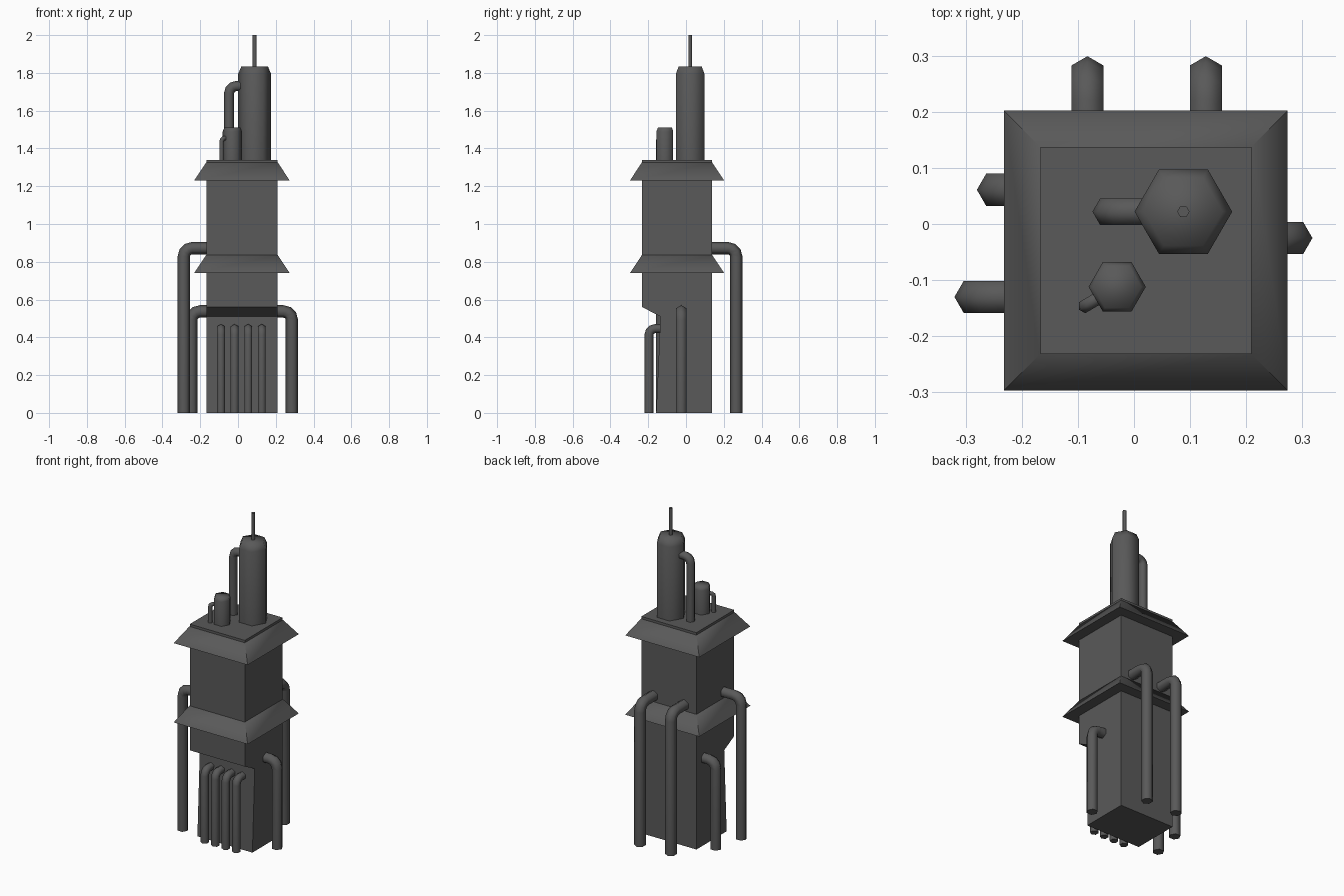
import bpy, bmesh, math
from mathutils import Vector

cube = bpy.data.objects.get("Cube")
if cube:
    bpy.data.objects.remove(cube, do_unlink=True)

mat = bpy.data.materials.new("dark grey metal")
mat.use_nodes = True
GREY = (0.1, 0.1, 0.1, 1)
mat.diffuse_color = GREY
mat.node_tree.nodes["Principled BSDF"].inputs["Base Color"].default_value = GREY


def loft(name, rings, angle=80):
    """Skin a list of point rings, cap both ends and shade smooth."""
    bm = bmesh.new()
    loops = [[bm.verts.new(p) for p in ring] for ring in rings]
    for a, b in zip(loops, loops[1:]):
        for i in range(len(a)):
            j = (i + 1) % len(a)
            bm.faces.new((a[i], a[j], b[j], b[i]))
    bm.faces.new(loops[0])
    bm.faces.new(loops[-1])
    bmesh.ops.recalc_face_normals(bm, faces=bm.faces)
    mesh = bpy.data.meshes.new(name)
    bm.to_mesh(mesh)
    bm.free()
    mesh.materials.append(mat)
    obj = bpy.data.objects.new(name, mesh)
    bpy.context.collection.objects.link(obj)
    bpy.ops.object.select_all(action="DESELECT")
    obj.select_set(True)
    bpy.context.view_layer.objects.active = obj
    bpy.ops.object.shade_smooth_by_angle(angle=math.radians(angle))
    return obj


LEFT, RIGHT, FRONT, BACK = 0.209, -0.167, -0.232, 0.137


def rect(z, front=FRONT, grow=0.0):
    x0, x1, y0, y1 = RIGHT - grow, LEFT + grow, front - grow, BACK + grow
    return [(x0, y0, z), (x1, y0, z), (x1, y1, z), (x0, y1, z)]


def hex_ring(x, y, z, r):
    return [(x + r * math.cos(k * math.pi / 3), y + r * math.sin(k * math.pi / 3), z)
            for k in range(6)]


def elbow_pipe(name, x, y, out, top, r, reach, foot=0.0):
    """Hexagonal pipe rising at (x, y), bending back against `out` into a wall."""
    out = Vector(out).normalized()
    up = Vector((0, 0, 1))
    side = out.cross(up)
    base = Vector((x, y, 0))
    bend = r * 1.35
    axis = top - r
    corner = base + up * (axis - bend) - out * bend
    path = [(base + up * foot, out)]
    for k in range(4):
        a = k * math.pi / 6
        n = out * math.cos(a) + up * math.sin(a)
        path.append((corner + n * bend, n))
    path.append((base + up * axis - out * reach, up))
    rings = [[p + r * (n * math.cos(k * math.pi / 3) + side * math.sin(k * math.pi / 3))
              for k in range(6)] for p, n in path]
    return loft(name, rings)


# Tower body with a recessed lower front
loft("tower_body", [rect(0, -0.158), rect(0.51, -0.135), rect(0.56), rect(1.34)], 60)

# Sloping skirts
for name, z in (("lower_skirt", 0.74), ("upper_skirt", 1.23)):
    loft(name, [rect(z, grow=0.065), rect(z + 0.095, grow=0.002)], 60)

# Chimneys and mast
loft("main_chimney", [hex_ring(0.088, 0.022, z, r)
                      for z, r in ((1.33, 0.087), (1.795, 0.087), (1.835, 0.07))])
loft("small_chimney", [hex_ring(-0.03, -0.112, z, r)
                       for z, r in ((1.33, 0.051), (1.49, 0.051), (1.51, 0.043))])
loft("mast", [hex_ring(0.088, 0.022, z, 0.011) for z in (1.82, 2.0)])

# Pipes on the roof
elbow_pipe("main_chimney_pipe", -0.047, 0.022, (-1, 0, 0), 1.757, 0.027, 0.07, 1.33)
elbow_pipe("small_chimney_pipe", -0.087, -0.146, (-1.7, -1, 0), 1.467, 0.013, 0.04, 1.33)

# Tall and short pipes around the walls
elbow_pipe("back_pipe_left", 0.128, 0.266, (0, 1, 0), 0.905, 0.033, 0.15)
elbow_pipe("back_pipe_right", -0.083, 0.266, (0, 1, 0), 0.905, 0.033, 0.15)
elbow_pipe("right_pipe_tall", -0.287, -0.13, (-1, 0, 0), 0.905, 0.033, 0.14)
elbow_pipe("right_pipe_short", -0.247, 0.061, (-1, 0, 0), 0.57, 0.033, 0.1)
elbow_pipe("left_pipe", 0.285, -0.025, (1, 0, 0), 0.57, 0.033, 0.1)

# Row of four small front pipes
for i in range(4):
    elbow_pipe(f"front_pipe_{i + 1}", -0.09 + i * 0.072, -0.196, (0, -1, 0), 0.47, 0.024, 0.075)
